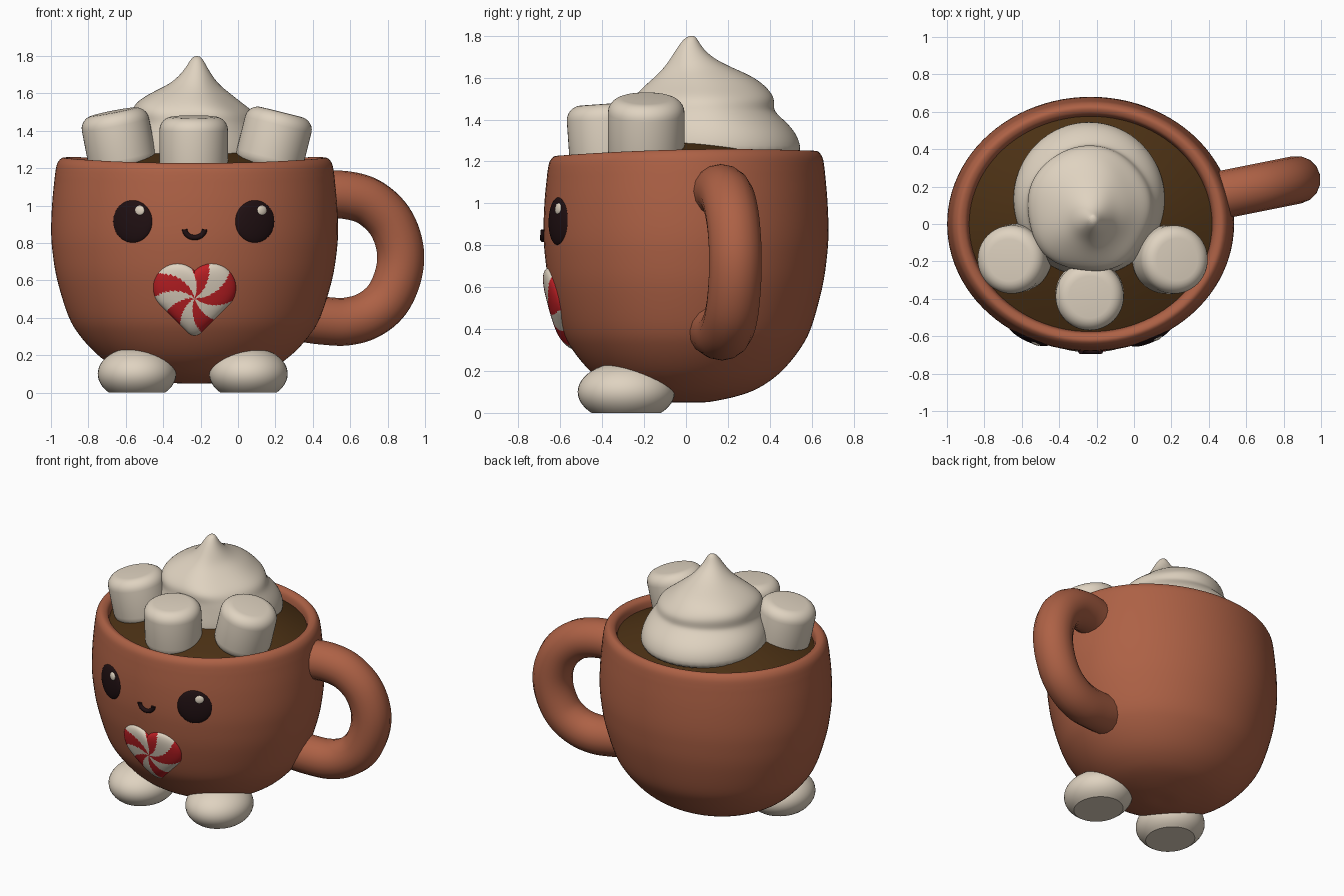
import bpy, bmesh, math
from mathutils import Vector

if "Cube" in bpy.data.objects:
    bpy.data.objects.remove(bpy.data.objects["Cube"])

CX, A, B = -0.232, 0.767, 0.68          # mug axis and elliptical half-widths
TAU = 2 * math.pi


def material(name, rgb):
    m = bpy.data.materials.new(name)
    m.diffuse_color = (*rgb, 1)
    m.use_nodes = True
    m.node_tree.nodes["Principled BSDF"].inputs["Base Color"].default_value = m.diffuse_color
    return m


BROWN = material("cocoa_clay", (0.42, 0.12, 0.06))
CREAM = material("cream_white", (0.74, 0.65, 0.53))
COCOA = material("dark_chocolate", (0.07, 0.03, 0.007))
BLACK = material("eye_black", (0.014, 0.005, 0.006))
RED = material("candy_red", (0.52, 0.014, 0.018))


def finish(ob, angle=50):
    bpy.ops.object.select_all(action='DESELECT')
    ob.select_set(True)
    bpy.context.view_layer.objects.active = ob
    bpy.ops.object.shade_smooth_by_angle(angle=math.radians(angle))
    return ob


def loft(name, rings, mats, rule=None, cap_start=False, angle=50):
    """Skin a list of equal-length closed rings; the last ring is capped."""
    n = len(rings[0])
    verts = [p for r in rings for p in r]
    faces = [(i * n + j, i * n + (j + 1) % n, (i + 1) * n + (j + 1) % n, (i + 1) * n + j)
             for i in range(len(rings) - 1) for j in range(n)]
    faces.append(tuple(range((len(rings) - 1) * n, len(rings) * n)))
    if cap_start:
        faces.append(tuple(reversed(range(n))))
    me = bpy.data.meshes.new(name)
    me.from_pydata(verts, [], faces)
    for m in mats:
        me.materials.append(m)
    if rule:
        for p in me.polygons:
            p.material_index = rule(p.center)
    ob = bpy.data.objects.new(name, me)
    bpy.context.collection.objects.link(ob)
    return finish(ob, angle)


def smooth_path(pts, steps=5):
    """Catmull-Rom resampling of a list of tuples."""
    P = [Vector(p) for p in pts]
    P = [P[0]] + P + [P[-1]]
    out = []
    for i in range(1, len(P) - 2):
        a, b, c, d = P[i - 1:i + 3]
        for k in range(steps):
            t = k / steps
            out.append(0.5 * (2 * b + (c - a) * t + (2 * a - 5 * b + 4 * c - d) * t ** 2
                              + (3 * b - a - 3 * c + d) * t ** 3))
    return out + [P[-1]]


# mug: elliptical lathe with a rounded, slightly dipping rim
outer = smooth_path([(0.01, 0.05), (0.17, 0.053), (0.4, 0.088), (0.55, 0.135), (0.68, 0.205),
                     (0.8, 0.305), (0.88, 0.41), (0.957, 0.6), (0.99, 0.75), (1, 0.87),
                     (0.992, 1.02), (0.974, 1.16)])
rim = smooth_path([(0.974, 1.16), (0.96, 1.22), (0.93, 1.252), (0.895, 1.255), (0.86, 1.235),
                   (0.845, 1.18), (0.84, 1.1)])[1:]


def mug_ring(s, z, n=96):
    ring = []
    for j in range(n):
        c, q = math.cos(TAU * j / n), math.sin(TAU * j / n)
        dz = max(0, min(1, (z - 1) / 0.25)) * (0.012 * q - 0.018 * q * q)
        ring.append((CX + A * s * c, B * s * q, z + dz))
    return ring


loft("mug_body", [mug_ring(p[0], p[1]) for p in outer + rim], [BROWN], cap_start=True)

# hot drink: gentle dome inside the rim
loft("hot_drink", [mug_ring(max(0.01, 0.85 * r / 10), 1.19 + 0.145 * (1 - (r / 10) ** 2))
                   for r in range(10, -1, -1)], [COCOA])


def surf_y(x, z):
    """Front surface of the mug at (x, z)."""
    for p, q in zip(outer, outer[1:]):
        if p[1] <= z <= q[1]:
            s = p[0] + (q[0] - p[0]) * (z - p[1]) / (q[1] - p[1])
            break
    return -B * s * math.sqrt(max(0, 1 - ((x - CX) / (A * s)) ** 2))


def patch(name, cx, cz, radius, base, bulge, mats, rule=None, n=48, power=2):
    """Puffy plate lying on the mug front; radius(angle) -> (rx, rz) offset."""
    rings = []
    for i in range(13):
        rho = max(0.01, math.cos(i / 12 * math.pi / 2))
        ring = []
        for j in range(n):
            dx, dz = radius(TAU * j / n)
            x, z = cx + rho * dx, cz + rho * dz
            h = math.sqrt(max(0, 1 - rho ** power)) * bulge
            ring.append((x, surf_y(x, z) - base - h, z))
        rings.append(ring)
    return loft(name, rings, mats, rule)


def oval(rx, rz):
    return lambda t: (rx * math.cos(t), rz * math.sin(t))


# eyes and highlights
for side, ex in (("left", -0.563), ("right", 0.09)):
    patch(side + "_eye", ex, 0.915, oval(0.105, 0.114), -0.003, 0.022, [BLACK])
    patch(side + "_eye_highlight", ex + 0.037, 0.974, oval(0.026, 0.027), 0.011, 0.012, [CREAM])


# heart candy: swept circles give the outline, a swirl rule gives the stripes
HX, HZ = CX, 0.5


def heart_radius(t):
    d = (math.cos(t), math.sin(t))
    best = 0
    for side in (-1, 1):
        for k in range(41):
            f = k / 40
            cx, cz, r = side * 0.092 * (1 - f), 0.06 - 0.205 * f, 0.13 - 0.08 * f
            disc = r * r - (cx * d[1] - cz * d[0]) ** 2
            if disc >= 0:
                best = max(best, cx * d[0] + cz * d[1] + math.sqrt(disc))
    return best * d[0], best * d[1]


def swirl(c):
    dx, dz = c.x - HX, c.z - HZ - 0.005
    t = math.atan2(dz, dx) - math.radians(5) - 3.0 * (math.hypot(dx, dz) - 0.15)
    return 1 if math.cos(5 * t) > 0 else 0


patch("heart_candy", HX, HZ, heart_radius, -0.004, 0.034, [CREAM, RED], swirl, n=240, power=5)


def tube(name, pts, radius, mat):
    cu = bpy.data.curves.new(name, 'CURVE')
    cu.dimensions = '3D'
    cu.bevel_depth, cu.bevel_resolution, cu.use_fill_caps = radius, 6, True
    sp = cu.splines.new('POLY')
    sp.points.add(len(pts) - 1)
    for q, p in zip(sp.points, pts):
        q.co = (*p, 1)
    cu.materials.append(mat)
    ob = bpy.data.objects.new(name, cu)
    bpy.context.collection.objects.link(ob)
    bpy.ops.object.select_all(action='DESELECT')
    ob.select_set(True)
    bpy.context.view_layer.objects.active = ob
    bpy.ops.object.convert(target='MESH')
    return finish(bpy.context.view_layer.objects.active)


# smile
smile = []
for k in range(17):
    t = math.pi * (1 + k / 16)
    x, z = CX + 0.053 * math.cos(t), 0.873 + 0.044 * math.sin(t)
    smile.append((x, surf_y(x, z) - 0.003, z))
tube("smile", smile, 0.014, BLACK)

# handle: C-shaped tube swung slightly backwards
grip = [(0.44, 1.055), (0.57, 1.057), (0.70, 1.02), (0.81, 0.92), (0.865, 0.78), (0.86, 0.64),
        (0.80, 0.50), (0.70, 0.415), (0.58, 0.38), (0.45, 0.385), (0.34, 0.40)]
tube("handle", smooth_path([(x, 0.15 + 0.2 * (x - 0.44), z) for x, z in grip], 6), 0.128, BROWN)

# feet: squashed balls with flat soles
for side, fx in (("left", -0.54), ("right", 0.056)):
    bm = bmesh.new()
    bmesh.ops.create_uvsphere(bm, u_segments=40, v_segments=24, radius=1)
    for v in bm.verts:
        v.co = (fx + 0.21 * v.co.x, -0.285 + 0.232 * v.co.y, 0.1 + 0.143 * v.co.z)
    cut = bmesh.ops.bisect_plane(bm, geom=bm.verts[:] + bm.edges[:] + bm.faces[:],
                                 plane_co=(0, 0, 0), plane_no=(0, 0, -1), clear_outer=True)
    bmesh.ops.holes_fill(bm, edges=[e for e in bm.edges if e.is_boundary], sides=0)
    bmesh.ops.recalc_face_normals(bm, faces=bm.faces[:])
    me = bpy.data.meshes.new(side + "_foot")
    bm.to_mesh(me)
    me.materials.append(CREAM)
    ob = bpy.data.objects.new(side + "_foot", me)
    bpy.context.collection.objects.link(ob)
    finish(ob, 30)

# marshmallows: rounded cylinders leaning outwards
for name, loc, lean, turn in (("left", (-0.638, -0.185, 1.345), -11, 3),
                              ("middle", (-0.237, -0.38, 1.315), 0, 4),
                              ("right", (0.193, -0.19, 1.345), 14, 0)):
    bpy.ops.mesh.primitive_cylinder_add(vertices=48, radius=0.183, depth=0.32, location=loc,
                                        rotation=(math.radians(turn), math.radians(lean), 0))
    ob = bpy.context.object
    ob.name = name + "_marshmallow"
    ob.data.materials.append(CREAM)
    bev = ob.modifiers.new("round", 'BEVEL')
    bev.width, bev.segments, bev.limit_method = 0.07, 6, 'ANGLE'
    finish(ob, 180)

# whipped cream: drifting oval layers (z, cx, cy, rx, ry) with swirled grooves
layers = [(1.18, -0.24, 0.135, 0.40, 0.41), (1.28, -0.24, 0.135, 0.41, 0.418),
          (1.36, -0.24, 0.12, 0.39, 0.39), (1.42, -0.235, 0.09, 0.35, 0.35),
          (1.45, -0.235, 0.08, 0.335, 0.335), (1.50, -0.245, 0.083, 0.33, 0.342),
          (1.55, -0.27, 0.09, 0.285, 0.30), (1.60, -0.26, 0.09, 0.215, 0.24),
          (1.64, -0.24, 0.065, 0.145, 0.175), (1.68, -0.228, 0.035, 0.10, 0.115),
          (1.73, -0.222, 0.018, 0.062, 0.068), (1.78, -0.22, 0.02, 0.034, 0.036),
          (1.80, -0.22, 0.028, 0.015, 0.015)]
rings = []
for L in [[*map(float, v)] for v in layers] and layers:
    z, cx, cy, rx, ry = L
    amp = 0.035 * max(0, 1 - abs(z - 1.53) / 0.2)
    rings.append([(cx + rx * g * math.cos(t), cy + ry * g * math.sin(t), z)
                  for t in (TAU * j / 48 for j in range(48))
                  for g in [1 + amp * math.sin(5 * t + 9 * z) * (0.6 - 0.4 * math.sin(t))]])
cream = loft("whipped_cream", rings, [CREAM], cap_start=True, angle=180)
cream.modifiers.new("soften", 'SUBSURF').levels = 2
cream.modifiers["soften"].render_levels = 2
